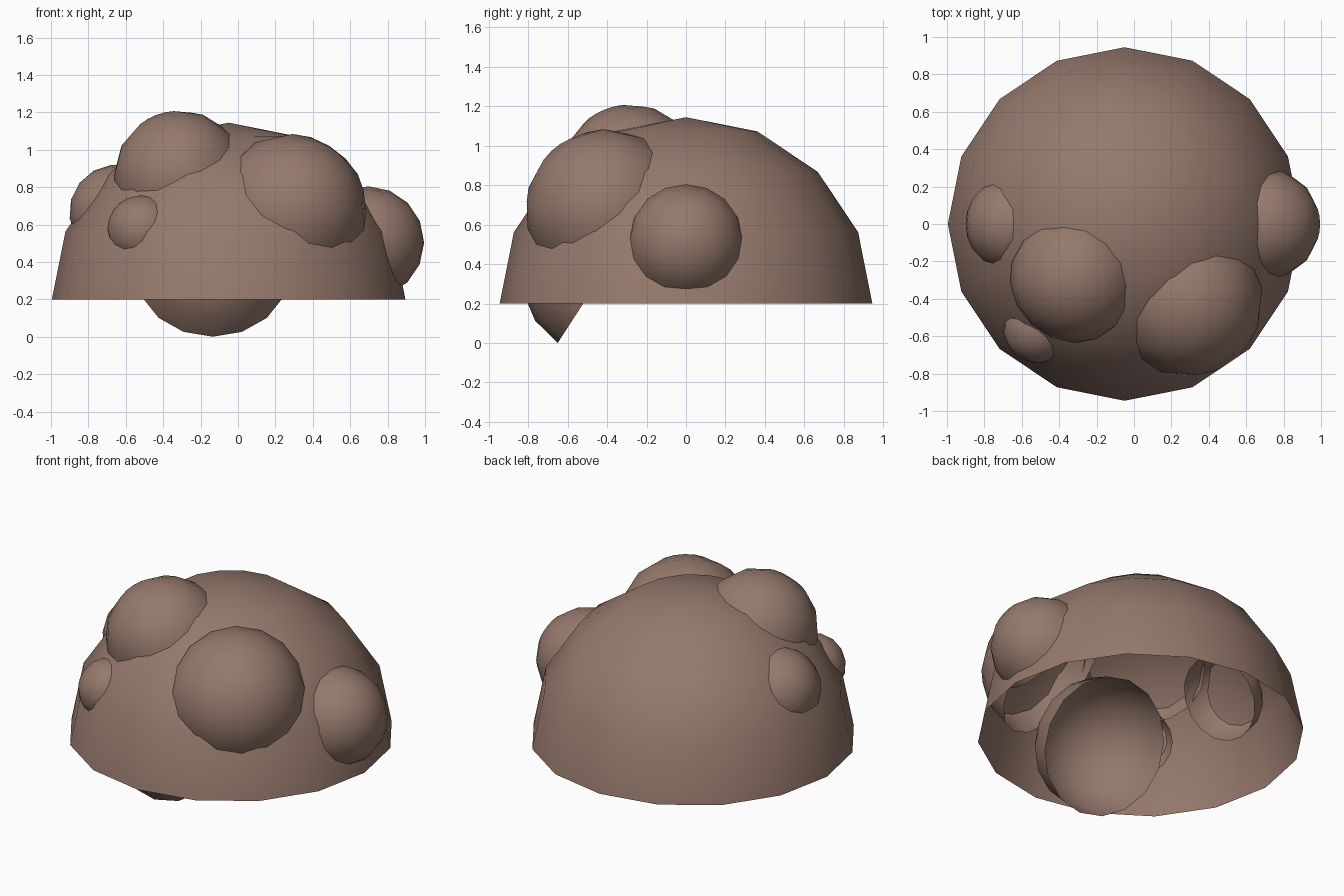
import bpy
import bmesh
from mathutils import Vector

cube = bpy.data.objects.get("Cube")
if cube:
    bpy.data.objects.remove(cube, do_unlink=True)

# Single brown material
brown = bpy.data.materials.new("dusty_brown")
brown.use_nodes = True
colour = (0.30, 0.19, 0.15, 1.0)
brown.diffuse_color = colour
bsdf = brown.node_tree.nodes["Principled BSDF"]
bsdf.inputs["Base Color"].default_value = colour
bsdf.inputs["Roughness"].default_value = 0.9


def half_shell(name, centre, radius, axis):
    """Open 16-sided half sphere bulging along the axis."""
    bm = bmesh.new()
    bmesh.ops.create_uvsphere(bm, u_segments=16, v_segments=8, radius=radius)
    lower = [v for v in bm.verts if v.co.z < -0.001]
    bmesh.ops.delete(bm, geom=lower, context='VERTS')
    for face in bm.faces:
        face.smooth = True
    mesh = bpy.data.meshes.new(name)
    bm.to_mesh(mesh)
    bm.free()
    mesh.materials.append(brown)
    obj = bpy.data.objects.new(name, mesh)
    obj.location = centre
    obj.rotation_mode = 'QUATERNION'
    obj.rotation_quaternion = Vector(axis).to_track_quat('Z', 'Y')
    bpy.context.collection.objects.link(obj)
    return obj


# Main dome, open underneath
dome_centre = Vector((-0.05, 0.0, 0.2))
dome = half_shell("dome", dome_centre, 0.945, (0, 0, 1))
dome.rotation_quaternion = (1, 0, 0, 0)

# Bumps pointing outward from the dome centre
bumps = {
    "left_side_bump": ((0.695, 0.0, 0.505), 0.30),
    "front_left_bump": ((0.28, -0.405, 0.675), 0.41),
    "top_bump": ((-0.31, -0.28, 0.855), 0.355),
    "right_side_bump": ((-0.645, 0.0, 0.665), 0.257),
    "small_front_bump": ((-0.51, -0.555, 0.57), 0.19),
}
for name, (centre, radius) in bumps.items():
    half_shell(name, centre, radius, Vector(centre) - dome_centre)

# Tilted bowl inside the dome, dipping below its rim
half_shell("lower_bowl", (-0.135, -0.427, 0.345), 0.41, (0, -0.84, 0.545))
